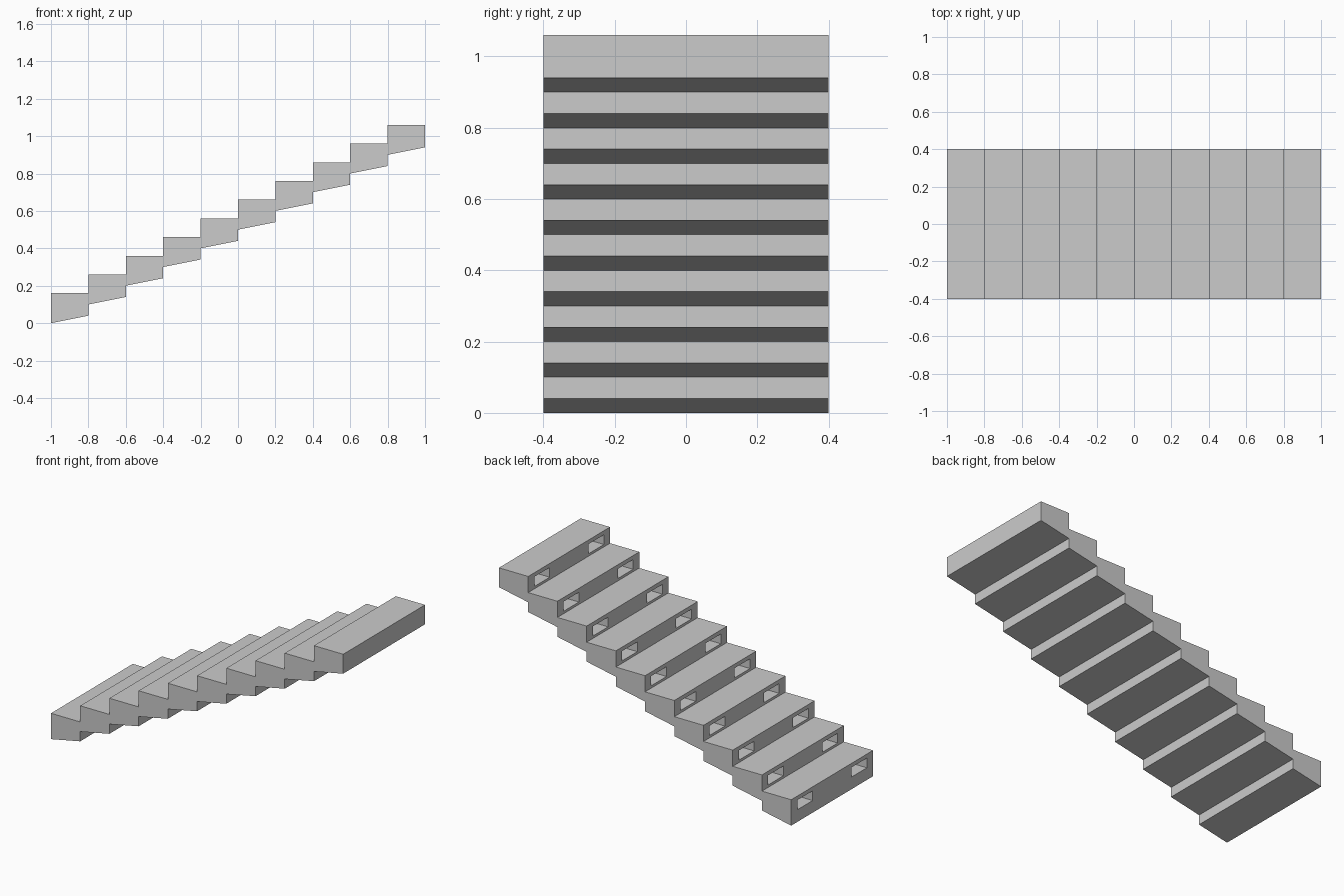
import bpy, bmesh
from mathutils import Matrix, Vector

if "Cube" in bpy.data.objects:
    bpy.data.objects.remove(bpy.data.objects["Cube"])

STEPS, RUN, RISE, HALF_W = 10, 0.2, 0.1, 0.4


def new_object(name, bm):
    bmesh.ops.recalc_face_normals(bm, faces=bm.faces)
    mesh = bpy.data.meshes.new(name)
    bm.to_mesh(mesh)
    bm.free()
    obj = bpy.data.objects.new(name, mesh)
    bpy.context.collection.objects.link(obj)
    return obj


# Stair flight: stepped treads above, sawtooth soffit below
top, under = [], []
for i in range(STEPS):
    x, z = -1 + RUN * i, RISE * i
    top += [(x, z + 0.16), (x + RUN, z + 0.16)]
    under += [(x, z), (x + RUN, z + 0.04)]
bm = bmesh.new()
side = bm.faces.new([bm.verts.new((x, -HALF_W, z)) for x, z in under + top[::-1]])
ext = bmesh.ops.extrude_face_region(bm, geom=[side], use_keep_orig=True)
moved = [g for g in ext["geom"] if isinstance(g, bmesh.types.BMVert)]
bmesh.ops.translate(bm, verts=moved, vec=(0, 2 * HALF_W, 0))
stairs = new_object("stair_flight", bm)

# Pocket cutters: a pair of rectangular recesses in every riser
DEPTH, POCKET_W, POCKET_H = 0.08, 0.15, 0.06
bm = bmesh.new()
for i in range(STEPS):
    for s in (-1, 1):
        centre = Vector((-1 + RUN * i, s * 0.265, RISE * i + 0.105))
        size = Matrix.Diagonal((2 * DEPTH, POCKET_W, POCKET_H, 1))
        # keep each cutter just proud of its own riser
        size[0][0] = DEPTH + 0.02
        centre.x += (DEPTH - 0.02) / 2
        bmesh.ops.create_cube(bm, size=1, matrix=Matrix.Translation(centre) @ size)
cutter = new_object("pocket_cutter", bm)
cutter.hide_render = True

# Cut the pockets, then drop the helper
mod = stairs.modifiers.new("pockets", "BOOLEAN")
mod.operation = "DIFFERENCE"
mod.solver = "EXACT"
mod.object = cutter
bpy.context.view_layer.objects.active = stairs
stairs.select_set(True)
bpy.ops.object.modifier_apply(modifier=mod.name)
bpy.data.objects.remove(cutter)
